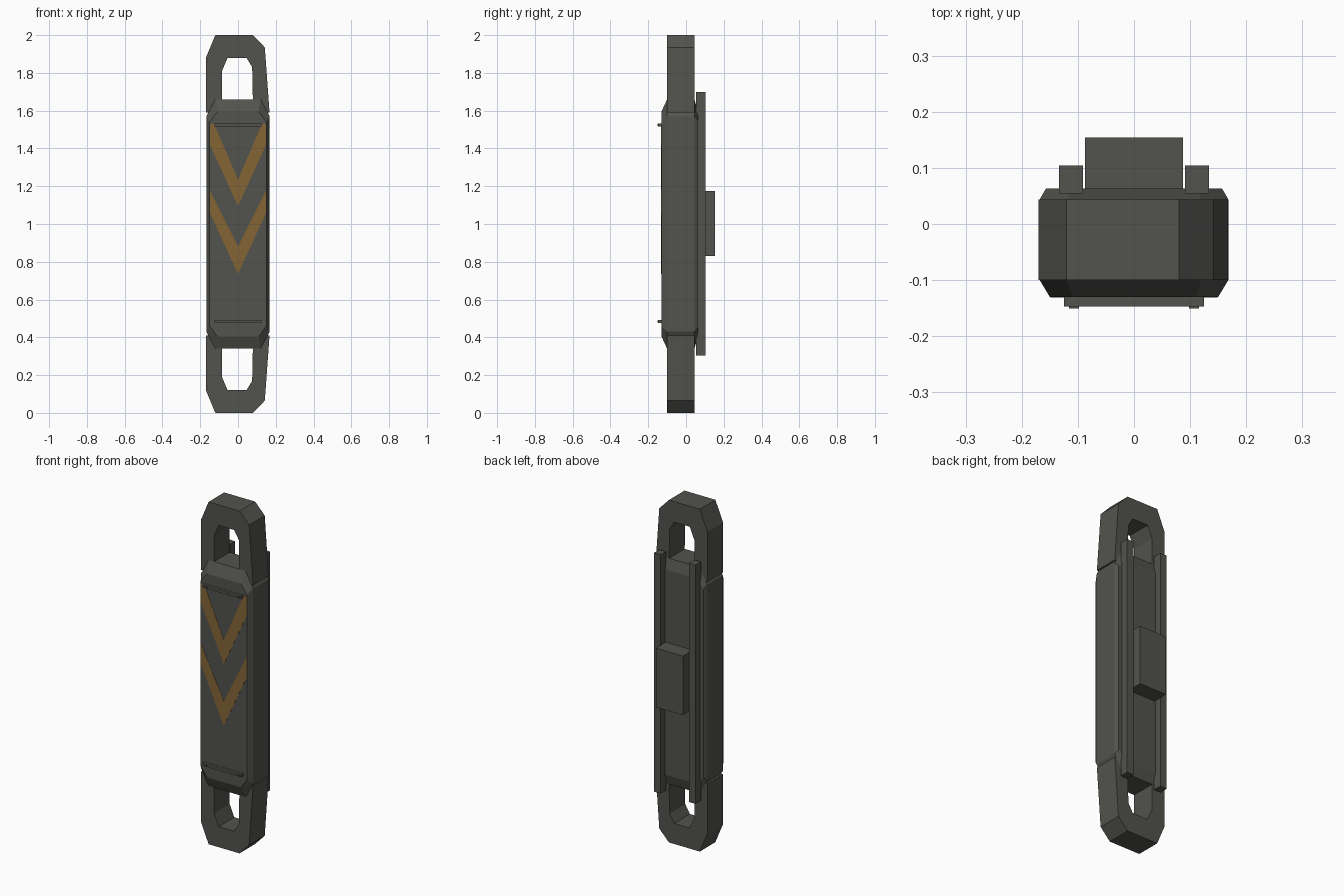
import bpy, bmesh

if "Cube" in bpy.data.objects:
    bpy.data.objects.remove(bpy.data.objects["Cube"])


def material(name, rgb):
    m = bpy.data.materials.new(name)
    m.diffuse_color = (*rgb, 1)
    m.use_nodes = True
    m.node_tree.nodes["Principled BSDF"].inputs["Base Color"].default_value = m.diffuse_color
    return m


GREY = material("dark grey metal", (0.085, 0.085, 0.076))
OCHRE = material("worn ochre paint", (0.23, 0.13, 0.035))


def loft(name, rings, mat):
    """Closed solid through rings of (x, z) points, given as (y, points)."""
    bm = bmesh.new()
    loops = [[bm.verts.new((x, y, z)) for x, z in pts] for y, pts in rings]
    bm.faces.new(loops[0])
    bm.faces.new(loops[-1][::-1])
    n = len(loops[0])
    for a, b in zip(loops, loops[1:]):
        for i in range(n):
            j = (i + 1) % n
            bm.faces.new((a[i], b[i], b[j], a[j]))
    bmesh.ops.recalc_face_normals(bm, faces=bm.faces)
    me = bpy.data.meshes.new(name)
    bm.to_mesh(me)
    bm.free()
    me.materials.append(mat)
    ob = bpy.data.objects.new(name, me)
    bpy.context.collection.objects.link(ob)
    return ob


def prism(name, pts, y0, y1, mat=GREY):
    return loft(name, [(y0, pts), (y1, pts)], mat)


def box(name, x0, x1, y0, y1, z0, z1):
    return prism(name, [(x0, z0), (x1, z0), (x1, z1), (x0, z1)], y0, y1)


def octagon(w, side_h, top_w, h):
    """Octagon about z = 1 from half sizes."""
    return [(w, 1 - side_h), (w, 1 + side_h), (top_w, 1 + h), (-top_w, 1 + h),
            (-w, 1 + side_h), (-w, 1 - side_h), (-top_w, 1 - h), (top_w, 1 - h)]


# Chamfered main body
full = octagon(0.168, 0.57, 0.12, 0.66)
loft("body", [(-0.13, octagon(0.15, 0.54, 0.11, 0.595)),
              (-0.10, full), (0.044, full),
              (0.063, octagon(0.157, 0.55, 0.11, 0.60))], GREY)

# Lopsided loop handles, mirrored about mid height
handle = [(-0.17, 1.59), (-0.17, 1.88), (-0.12, 2.0), (0.08, 2.0),
          (0.142, 1.935), (0.167, 1.59), (0.08, 1.59), (0.075, 1.83),
          (0.045, 1.88), (-0.055, 1.88), (-0.085, 1.81), (-0.085, 1.59)]
prism("top_handle", handle, -0.10, 0.044)
prism("bottom_handle", [(x, 2 - z) for x, z in handle], -0.10, 0.044)

# Back rails and battery block
for side, s in (("left", -1), ("right", 1)):
    x0, x1 = sorted((s * 0.091, s * 0.134))
    box(side + "_back_rail", x0, x1, 0.054, 0.104, 0.305, 1.70)
box("back_block", -0.0875, 0.0875, 0.06, 0.154, 0.83, 1.175)

# Front cross bars with small studs
for label, z in (("top", 1.524), ("bottom", 0.483)):
    box(label + "_front_bar", -0.125, 0.125, -0.147, -0.128, z - 0.008, z + 0.008)
    for s in (-1, 1):
        box(label + "_bar_stud", s * 0.107 - 0.009, s * 0.107 + 0.009,
            -0.151, -0.146, z - 0.005, z + 0.005)

# Painted chevrons
prism("upper_chevron", [(0, 1.095), (0.149, 1.42), (0.149, 1.53), (0.127, 1.53),
                        (0, 1.235), (-0.127, 1.53), (-0.149, 1.53), (-0.149, 1.42)],
      -0.1312, -0.129, OCHRE)
prism("lower_chevron", [(0, 0.735), (0.149, 1.06), (0.149, 1.18), (0, 0.88),
                        (-0.149, 1.18), (-0.149, 1.06)], -0.1312, -0.129, OCHRE)
